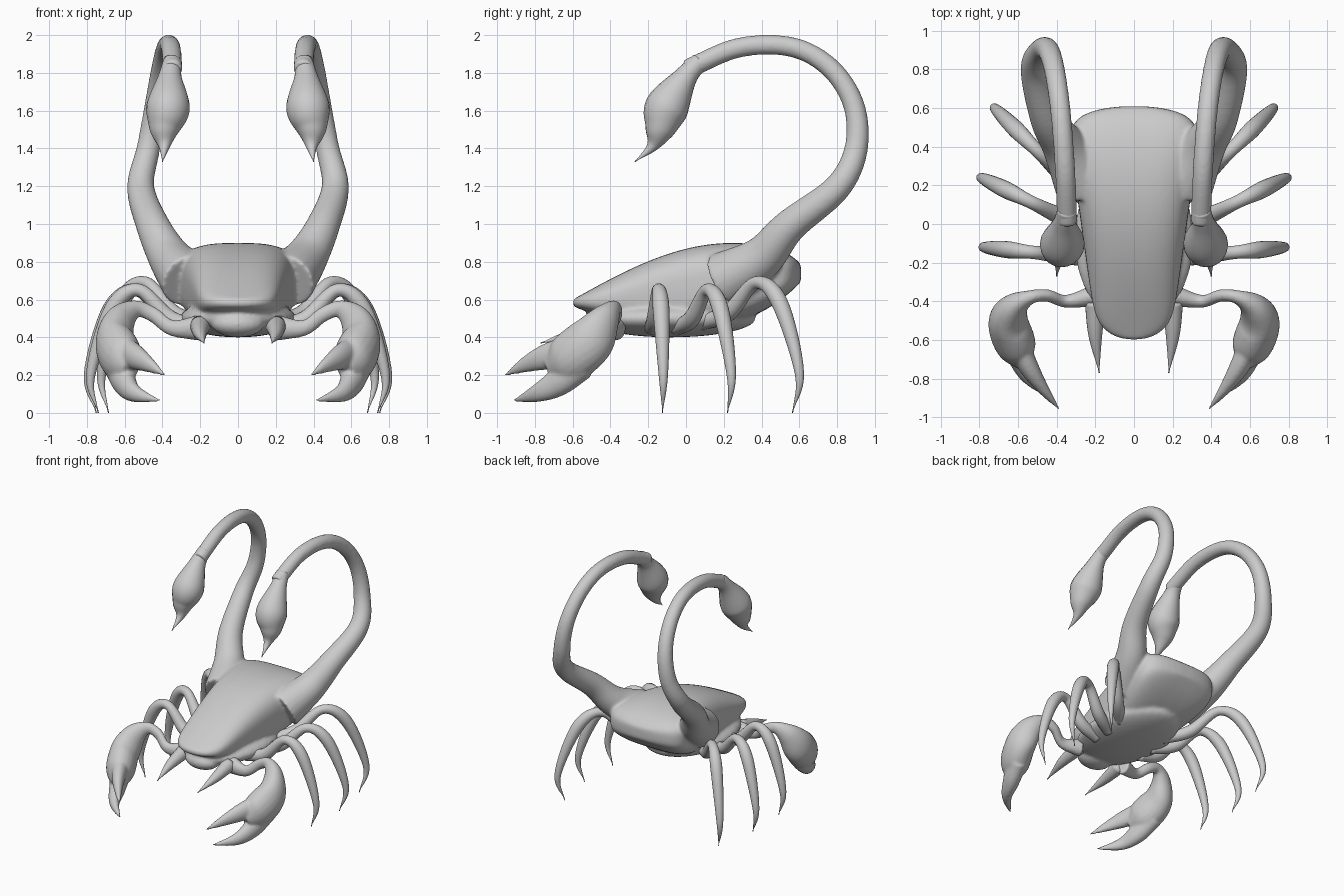
import bpy
import bmesh
from math import cos, sin, pi, sqrt, copysign
from mathutils import Vector, Matrix

cube = bpy.data.objects.get("Cube")
if cube:
    bpy.data.objects.remove(cube, do_unlink=True)

grey = bpy.data.materials.new("shell grey")
grey.use_nodes = True
colour = (.6, .6, .6, 1)
grey.diffuse_color = colour
grey.node_tree.nodes["Principled BSDF"].inputs["Base Color"].default_value = colour


def spline(points, steps):
    """Smooth path through points that carry a position and a radius."""
    p = [Vector(q) for q in points]
    p = [p[0] * 2 - p[1]] + p + [p[-1] * 2 - p[-2]]
    path = []
    for before, start, end, after in zip(p, p[1:], p[2:], p[3:]):
        for i in range(steps):
            t = i / steps
            slope = (end - before) / 2
            exit_slope = (after - start) / 2
            gap = end - start
            path.append(start + slope * t
                        + (gap * 3 - slope * 2 - exit_slope) * t ** 2
                        + (slope + exit_slope - gap * 2) * t ** 3)
    return path + [p[-2]]


def skin(bm, rings):
    """Join rings of coordinates into a closed skin."""
    loops = [[bm.verts.new(co) for co in ring] for ring in rings]
    count = len(loops[0])
    for a, b in zip(loops, loops[1:]):
        for i in range(count):
            j = (i + 1) % count
            bm.faces.new((a[i], a[j], b[j], b[i]))
    bm.faces.new(loops[0][::-1])
    bm.faces.new(loops[-1])


def circle(sides):
    """Cosine and sine pairs around a full turn."""
    return [(cos(2 * pi * k / sides), sin(2 * pi * k / sides)) for k in range(sides)]


def limb(bm, points, side, axis, flat=1.0):
    """Tapered tube through (x, y, z, radius) points; side mirrors x."""
    path = spline([(side * x, y, z, r) for x, y, z, r in points], 8)
    rings = []
    for i, p in enumerate(path):
        ahead = path[min(i + 1, len(path) - 1)].xyz
        behind = path[max(i - 1, 0)].xyz
        along = ahead - behind
        across = along.cross(Vector(axis)).normalized()
        upward = across.cross(along).normalized()
        radius = max(p.w, .003)
        rings.append([p.xyz + (across * flat * c + upward * s) * radius
                      for c, s in circle(20)])
    skin(bm, rings)


def tapered(path, rule):
    """Give every position a radius from a rule over its share of the length."""
    last = len(path) - 1
    return [(*co, rule(i / last)) for i, co in enumerate(path)]


def rounded(value, power):
    return copysign(abs(value) ** (2 / power), value)


def shell_ring(t):
    """Squarish cross-section of the shell at share t from nose to rear."""
    half = (.19 + .17 * t) * sqrt(1 - abs(2 * t - 1) ** 10)
    top = .6 + .3 * sin(pi / 2 * t / .7) - .05 * t ** 20
    low = .44 + .5 * (t - .5) ** 2 + .13 * t ** 6
    middle, depth = (top + low) / 2, (top - low) / 2
    power = 2.5 + t
    return [(half * rounded(c, power), 1.21 * t - .6, middle + depth * rounded(s, power))
            for c, s in circle(40)]


def ellipsoid(bm, centre, radii):
    matrix = Matrix.Translation(centre) @ Matrix.Diagonal((*radii, 1))
    bmesh.ops.create_uvsphere(bm, u_segments=32, v_segments=20, radius=1, matrix=matrix)


def tail_arc(t):
    """Point at share t of the left tail's curl, which leans inwards as it rises."""
    angle = -.7 + 3.05 * t
    reach = .46 if cos(angle) > 0 else .64
    return (.345 + .17 * (1 - t) ** 1.5, .45 + reach * cos(angle), 1.49 + .46 * sin(angle))


def finish(bm, name, soften=0):
    """Make the object; a soften count also fuses its overlapping parts."""
    bmesh.ops.recalc_face_normals(bm, faces=bm.faces)
    for face in bm.faces:
        face.smooth = True
    mesh = bpy.data.meshes.new(name)
    bm.to_mesh(mesh)
    bm.free()
    mesh.materials.append(grey)
    ob = bpy.data.objects.new(name, mesh)
    bpy.context.collection.objects.link(ob)
    if soften:
        fuse = ob.modifiers.new("fuse", "REMESH")
        fuse.mode = "VOXEL"
        fuse.voxel_size = .01
        fuse.use_smooth_shade = True
        smooth = ob.modifiers.new("soften", "SMOOTH")
        smooth.iterations = soften


X, Y, Z = Matrix.Identity(3)

# Tail, from its flared root in the shell to the top of the curl
tail_path = [(.26, .2, .7), (.36, .4, .82), (.45, .55, .99)]
tail_path += [tail_arc(i / 6) for i in range(7)]
tail = tapered(tail_path, lambda t: .053 + .1 * (1 - t) ** 4)
stinger = [(*tail_arc(.95), .048), (.36, 0, 1.78, .062), (.37, -.1, 1.62, .115),
           (.39, -.14, 1.5, .08), (.39, -.18, 1.41, .03), (.4, -.27, 1.33, 0)]

# Claw: bent arm swelling into the palm, and two hooked fingers
palm = [(.2, -.37, .45, .07), (.35, -.4, .45, .042), (.45, -.37, .52, .04),
        (.54, -.38, .55, .047), (.62, -.43, .49, .09), (.65, -.51, .38, .13),
        (.61, -.63, .28, .13), (.57, -.72, .23, .06)]
upper_finger = [(.62, -.58, .34, .08), (.55, -.73, .3, .07), (.48, -.84, .26, .045),
                (.37, -.98, .19, 0)]
lower_finger = [(.64, -.56, .26, .09), (.6, -.68, .16, .075), (.54, -.8, .1, .045),
                (.39, -.93, .06, 0)]
fang = [(.2, -.4, .46, .055), (.2, -.58, .42, .035), (.18, -.77, .37, 0)]

# Legs share one side profile of (reach, height) and differ in sweep and size
leg_profile = [(0, .45), (.28, .5), (.56, .65), (.8, .55), (1, .2), (.93, 0)]
legs = {"front": (-.18, -.12, 1), "middle": (-.05, .24, 1.02), "rear": (.08, .6, .9)}


def leg_radius(t):
    """Slim at the knee, swollen along the shin and pointed at the foot."""
    return (.041 + .007 * cos(4 * pi * (t - .62))) * (1 - t ** 5)


# Body shell, underside, mouth and both tails fused into one skin
bm = bmesh.new()
skin(bm, [shell_ring(.5 - .499 * cos(pi * i / 40)) for i in range(41)])
ellipsoid(bm, (0, -.08, .5), (.31, .45, .1))
ellipsoid(bm, (0, -.45, .47), (.14, .1, .07))
for side in (1, -1):
    limb(bm, tail, side, X)
finish(bm, "body_and_tails", 16)

for side, label in ((1, "left"), (-1, "right")):
    bm = bmesh.new()
    limb(bm, palm, side, Z, .8)
    limb(bm, upper_finger, side, Z, .75)
    limb(bm, lower_finger, side, Z, .8)
    finish(bm, label + "_claw", 6)

    bm = bmesh.new()
    limb(bm, stinger, side, X)
    finish(bm, label + "_stinger")

    bm = bmesh.new()
    limb(bm, fang, side, X)
    finish(bm, label + "_fang")

    for place, (hip, foot, size) in legs.items():
        lift = 1.06 if place == "rear" else 1
        path = [(.2 + .58 * size * u, hip + (foot - hip) * u, z * lift)
                for u, z in leg_profile]
        bm = bmesh.new()
        limb(bm, tapered(path, leg_radius), side, Y)
        finish(bm, f"{label}_{place}_leg")
